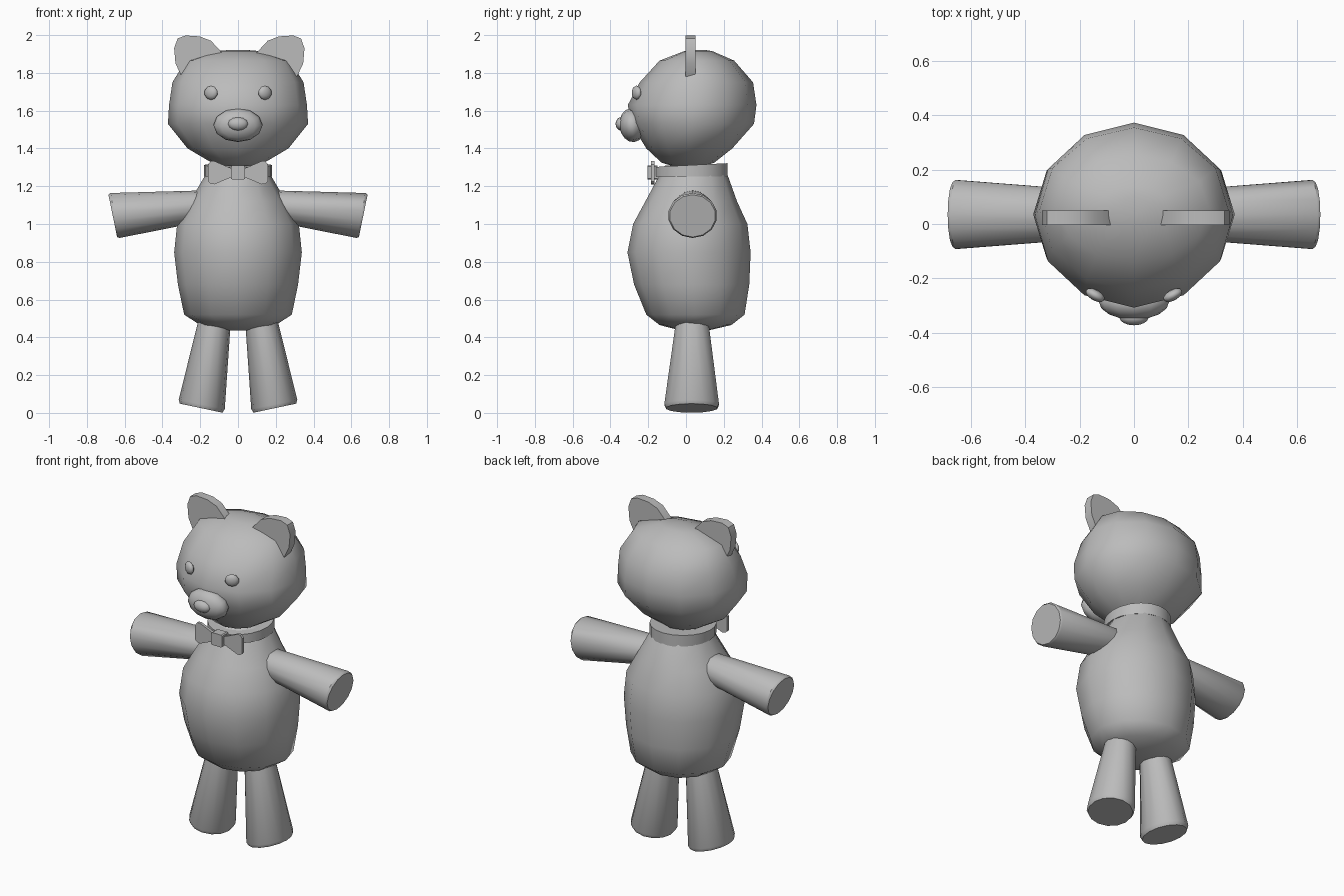
import bpy, bmesh, math
from mathutils import Vector, Matrix

if "Cube" in bpy.data.objects:
    bpy.data.objects.remove(bpy.data.objects["Cube"])

grey = bpy.data.materials.new("plush_grey")
grey.diffuse_color = (0.5, 0.5, 0.5, 1)
grey.use_nodes = True
grey.node_tree.nodes["Principled BSDF"].inputs["Base Color"].default_value = grey.diffuse_color


def finish(name, bm, angle=40):
    bmesh.ops.recalc_face_normals(bm, faces=bm.faces)
    me = bpy.data.meshes.new(name)
    bm.to_mesh(me)
    bm.free()
    me.materials.append(grey)
    ob = bpy.data.objects.new(name, me)
    bpy.context.collection.objects.link(ob)
    bpy.ops.object.select_all(action='DESELECT')
    ob.select_set(True)
    bpy.context.view_layer.objects.active = ob
    bpy.ops.object.shade_smooth_by_angle(angle=math.radians(angle))
    return ob


def loft(name, rings, angle=40):
    """Closed skin through rings of points."""
    bm = bmesh.new()
    loops = [[bm.verts.new(p) for p in r] for r in rings]
    n = len(loops[0])
    for a, b in zip(loops, loops[1:]):
        for i in range(n):
            bm.faces.new((a[i], a[(i + 1) % n], b[(i + 1) % n], b[i]))
    bm.faces.new(loops[0])
    bm.faces.new(loops[-1])
    return finish(name, bm, angle)


def level_ring(z, rx, y0, y1, n):
    """Horizontal oval from front y0 to back y1."""
    return [(rx * math.cos(t), (y0 + y1) / 2 + (y1 - y0) / 2 * math.sin(t), z)
            for t in (2 * math.pi * i / n for i in range(n))]


def ring(c, u, v, n):
    c, u, v = Vector(c), Vector(u), Vector(v)
    return [c + u * math.cos(t) + v * math.sin(t)
            for t in (2 * math.pi * i / n for i in range(n))]


def ellipsoid(name, loc, size, rot=(0, 0, 0), seg=12, rows=8):
    bm = bmesh.new()
    bmesh.ops.create_uvsphere(bm, u_segments=seg, v_segments=rows, radius=1)
    m = Matrix.Translation(loc)
    for k, axis in ((2, 'Z'), (0, 'X')):
        m = m @ Matrix.Rotation(rot[k], 4, axis)
    m = m @ Matrix.Diagonal((*size, 1)) @ Matrix.Rotation(math.pi / 2, 4, 'X')
    bm.transform(m)
    return finish(name, bm, 60)


def plate(name, outline, y0, y1):
    """Flat x-z outline given thickness along y."""
    return loft(name, [[(x, y, z) for x, z in outline] for y in (y0, y1)], 30)


# Body and head: z, half width, front y, back y
body = [(0.437, 0.07, -0.03, 0.12), (0.465, 0.2, -0.14, 0.24),
        (0.52, 0.285, -0.21, 0.31), (0.68, 0.318, -0.275, 0.335),
        (0.85, 0.338, -0.31, 0.342), (1.0, 0.322, -0.28, 0.325),
        (1.12, 0.255, -0.215, 0.27), (1.26, 0.172, -0.14, 0.22),
        (1.31, 0.14, -0.11, 0.18)]
loft("body", [level_ring(*r, 12) for r in body], 70)
head = [(1.30, 0.06, -0.05, 0.08), (1.325, 0.14, -0.13, 0.15),
        (1.40, 0.267, -0.21, 0.245), (1.53, 0.371, -0.29, 0.36),
        (1.63, 0.365, -0.308, 0.373), (1.75, 0.347, -0.245, 0.355),
        (1.865, 0.277, -0.14, 0.255), (1.915, 0.12, -0.01, 0.14),
        (1.922, 0.04, 0.04, 0.1)]
loft("head", [level_ring(*r, 12) for r in head], 70)

# Collar band
loft("collar", [ring((0, 0.028, 1.252), (0.18, 0, 0), (0, 0.193, 0), 20),
                ring((0, 0.028, 1.312), (0.18, 0, 0), (0, 0.193, 0.01), 20)])

# Bow knot and wings
plate("bow_knot", [(-0.037, 1.24), (-0.03, 1.235), (0.03, 1.235), (0.037, 1.24),
                   (0.037, 1.305), (0.03, 1.31), (-0.03, 1.31), (-0.037, 1.305)],
      -0.205, -0.15)
wing = [(0.03, 1.25), (0.125, 1.21), (0.145, 1.213), (0.158, 1.225),
        (0.158, 1.315), (0.145, 1.333), (0.125, 1.333), (0.03, 1.292)]

# Ear outline and paired parts
ear = [(0.09, 1.905), (0.15, 1.97), (0.21, 1.993), (0.285, 1.998), (0.327, 1.982),
       (0.345, 1.93), (0.338, 1.85), (0.305, 1.78), (0.25, 1.76), (0.14, 1.8)]
for s, side in ((-1, "left"), (1, "right")):
    plate(f"bow_wing_{side}", [(s * x, z) for x, z in wing], -0.185, -0.168)
    plate(f"ear_{side}", [(s * x + 0.007, z) for x, z in ear], -0.003, 0.05)
    ellipsoid(f"eye_{side}", (s * 0.143, -0.262, 1.695), (0.04, 0.02, 0.038),
              (0, 0, s * 0.5), 10, 6)
    # Arm widens towards the hand, leg towards the foot
    loft(f"arm_{side}", [
        ring((s * 0.14, 0.035, 1.10), (s * 0.01, 0, 0.072), (0, 0.085, 0), 14),
        ring((s * 0.20, 0.035, 1.095), (s * 0.012, 0, 0.082), (0, 0.094, 0), 14),
        ring((s * 0.652, 0.035, 1.045), (s * 0.024, 0, 0.119), (0, 0.13, 0), 14),
        ring((s * 0.663, 0.035, 1.043), (s * 0.023, 0, 0.112), (0, 0.122, 0), 14)])
    loft(f"leg_{side}", [
        ring((s * 0.115, 0.033, 0.54), (0.08, 0, s * 0.01), (0, 0.08, 0), 14),
        ring((s * 0.192, 0.03, 0.045), (0.122, 0, s * 0.024), (0, 0.148, 0), 14),
        ring((s * 0.195, 0.03, 0.025), (0.113, 0, s * 0.024), (0, 0.138, 0), 14)])

# Snout and nose
ellipsoid("snout", (0, -0.285, 1.523), (0.13, 0.068, 0.09), (0.12, 0, 0))
ellipsoid("nose", (0, -0.343, 1.53), (0.054, 0.03, 0.036))
